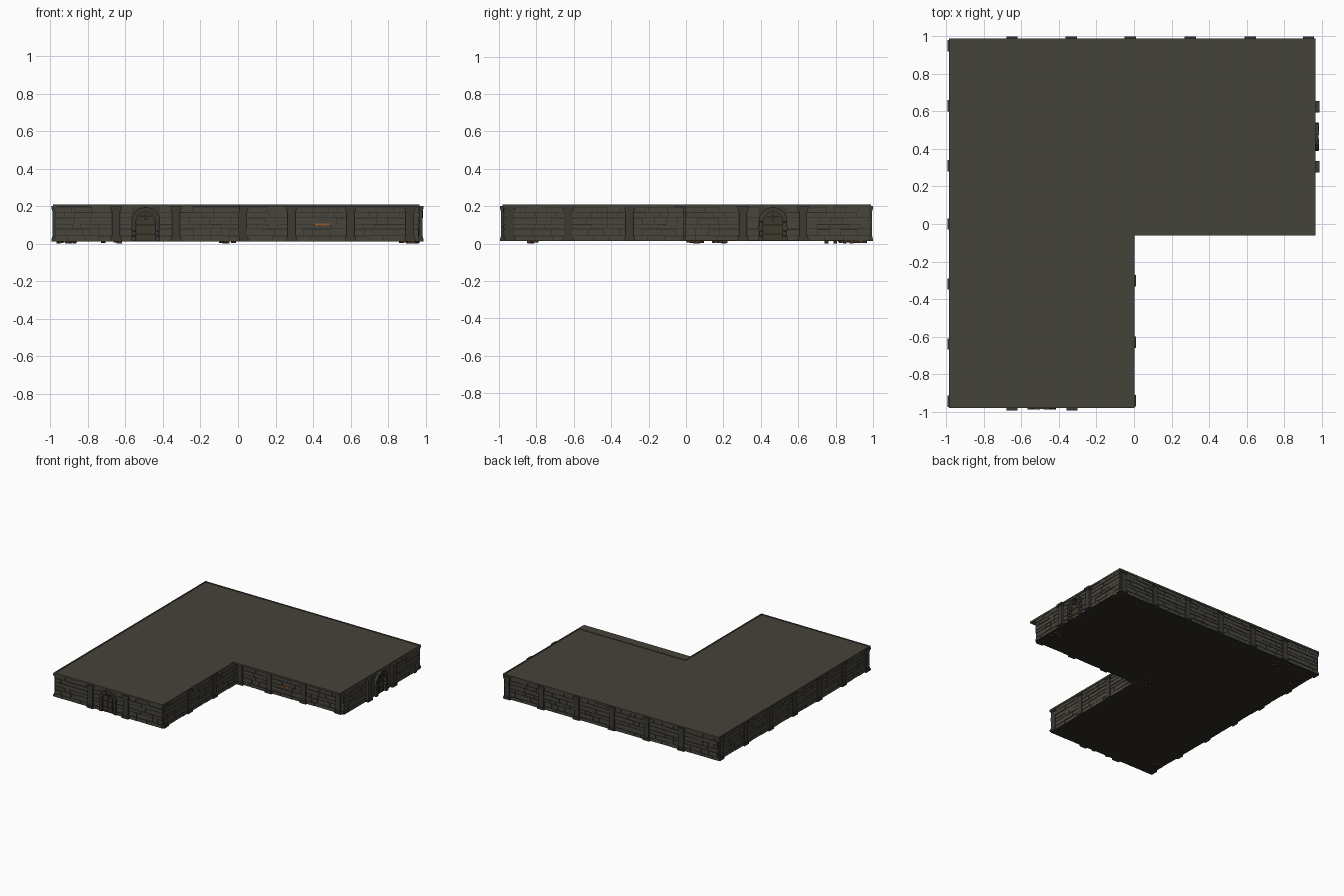
import bpy, bmesh, math, random
from mathutils import Matrix, Vector

if "Cube" in bpy.data.objects:
    bpy.data.objects.remove(bpy.data.objects["Cube"])

random.seed(7)


def material(name, rgb):
    m = bpy.data.materials.new(name)
    m.diffuse_color = (*rgb, 1)
    m.use_nodes = True
    m.node_tree.nodes["Principled BSDF"].inputs["Base Color"].default_value = m.diffuse_color
    return m


STONE = material("stone", (0.060, 0.056, 0.042))
BRICK = material("brick", (0.064, 0.060, 0.046))
MORTAR = material("mortar", (0.022, 0.020, 0.015))
TRIM = material("trim", (0.045, 0.042, 0.034))
FLOOR = material("floor", (0.030, 0.024, 0.017))
EMBER = material("ember", (0.32, 0.10, 0.02))
WOOD = material("wood", (0.050, 0.042, 0.026))


def finish(name, bm, mat):
    bmesh.ops.recalc_face_normals(bm, faces=bm.faces)
    me = bpy.data.meshes.new(name)
    bm.to_mesh(me)
    bm.free()
    me.materials.append(mat)
    ob = bpy.data.objects.new(name, me)
    bpy.context.collection.objects.link(ob)
    return ob


def box(bm, M, u0, u1, v0, v1, z0, z1):
    size = Matrix.Diagonal((u1 - u0, v1 - v0, z1 - z0, 1))
    mid = Matrix.Translation(((u0 + u1) / 2, (v0 + v1) / 2, (z0 + z1) / 2))
    bmesh.ops.create_cube(bm, size=1, matrix=M @ mid @ size)


def prism(bm, M, pts, v0, v1):
    # outline in the wall plane (u, z), extruded outward
    f = bm.faces.new([bm.verts.new(M @ Vector((u, v0, z))) for u, z in pts])
    r = bmesh.ops.extrude_face_region(bm, geom=[f])
    vs = [g for g in r["geom"] if isinstance(g, bmesh.types.BMVert)]
    bmesh.ops.translate(bm, vec=M.to_3x3() @ Vector((0, v1 - v0, 0)), verts=vs)


def slab(name, pts, z0, z1, mat):
    bm = bmesh.new()
    f = bm.faces.new([bm.verts.new((x, y, z0)) for x, y in pts])
    r = bmesh.ops.extrude_face_region(bm, geom=[f])
    vs = [g for g in r["geom"] if isinstance(g, bmesh.types.BMVert)]
    bmesh.ops.translate(bm, vec=(0, 0, z1 - z0), verts=vs)
    return finish(name, bm, mat)


Z0, Z1 = 0.013, 0.197

# floor and roof plates, both L-shaped
slab("floor", [(-.975, -.975), (-.005, -.975), (-.005, 0), (.965, 0),
               (.965, .98), (-.975, .98)], Z0, 0.02, FLOOR)
roof = [(-.987, -.98), (.003, -.98), (.003, -.06), (.968, -.06), (.968, .988), (-.987, .988)]
slab("roof", roof, 0.195, 0.206, STONE)

# low rim around the roof, wide along the inner edge
bm = bmesh.new()
I = Matrix.Identity(4)
for x0, x1, y0, y1 in ((-.987, -.977, -.98, .988), (-.977, .968, .978, .988),
                       (.958, .968, .015, .978), (-.977, .003, -.98, -.97),
                       (-.007, .003, -.97, -.06), (-.007, .968, -.06, .015)):
    box(bm, I, x0, x1, y0, y1, 0.196, 0.21)
finish("roof_rim", bm, STONE)


def frame(p, q):
    # local axes: u along the wall, v outward, z up
    d = (Vector(q) - Vector(p)).normalized()
    M = Matrix(((d.x, d.y, 0, p[0]), (d.y, -d.x, 0, p[1]), (0, 0, 1, 0), (0, 0, 0, 1)))
    return M, (Vector(q) - Vector(p)).length


def arch(cu, r, zc, n=10):
    return [(cu + r * math.cos(math.pi * i / n), zc + r * math.sin(math.pi * i / n))
            for i in range(n + 1)]


def build_wall(name, p, q, pilasters, depth, door=None):
    M, L = frame(p, q)
    gaps = [(u - .022, u + .022) for u in pilasters]
    if door is not None:
        gaps.append((door - .075, door + .075))

    bm = bmesh.new()
    if door is None:
        box(bm, M, 0, L, -.02, 0, Z0, Z1)
    else:
        box(bm, M, 0, door - .05, -.02, 0, Z0, Z1)
        box(bm, M, door + .05, L, -.02, 0, Z0, Z1)
        box(bm, M, door - .05, door + .05, -.02, 0, .175, Z1)
    finish(name + "_wall", bm, MORTAR)

    # uneven brick courses between the pilasters
    bm = bmesh.new()
    edges = [0] + [e for g in sorted(gaps) for e in g] + [L]
    for a, b in zip(edges[::2], edges[1::2]):
        if b - a < .006:
            continue
        z = Z0
        for h in (.030, .036, .026, .034, .030, .028):
            u = a
            while u < b - .002:
                w = random.uniform(.04, .12)
                e = b if u + w > b - .025 else u + w
                cut = random.uniform(.001, .005)
                box(bm, M, u + .001, e - .0015, -.002, random.uniform(.003, .007),
                    z + .001, z + h - cut)
                u = e
            z += h
    finish(name + "_bricks", bm, BRICK)

    # pilasters with stepped base and cap
    bm = bmesh.new()
    for u in pilasters:
        box(bm, M, u - .022, u + .022, -.01, depth - .006, Z0, Z1)
        for w, d, a, b in ((.030, depth, Z0, .028), (.026, depth - .003, .028, .038),
                           (.026, depth - .003, .174, .184), (.030, depth, .184, .2)):
            box(bm, M, u - w, u + w, -.01, d, a, b)
    finish(name + "_pilasters", bm, TRIM)

    if door is not None:
        # arched surround made of wedge stones and jamb blocks
        bm = bmesh.new()
        zc = .118
        inner, outer = arch(door, .052, zc, 9), arch(door, .077, zc, 9)
        for i in range(9):
            prism(bm, M, [inner[i], outer[i], outer[i + 1], inner[i + 1]],
                  -.01, depth - (.004 if i % 2 else .007))
        for s in (-1, 1):
            for k in range(4):
                a, b = sorted((door + s * .052, door + s * (.077 - .005 * (k % 2))))
                h = (zc - Z0) / 4
                box(bm, M, a, b, -.01, depth - .006, Z0 + k * h + .001, Z0 + (k + 1) * h - .001)
        # filler stones above the arch shoulders
        for s in (-1, 1):
            pts = [(door + s * .078, Z1), (door + s * .078, zc)]
            pts += [(door + s * .077 * math.cos(t), zc + .077 * math.sin(t)) for t in (.3, .7, 1.1, 1.5)]
            pts.append((door, Z1))
            prism(bm, M, pts, -.01, .003)
        finish(name + "_arch", bm, TRIM)
        # planked door leaf with iron bands
        bm = bmesh.new()
        prism(bm, M, [(door - .053, Z0), (door + .053, Z0)] + arch(door, .053, zc, 9), -.018, -.004)
        for k in range(5):
            u = door - .05 + .02 * k
            top = zc + math.sqrt(max(0, .05 ** 2 - max(abs(u - door), abs(u + .02 - door)) ** 2))
            box(bm, M, u + .001, u + .019, -.006, -.001, Z0, top)
        finish(name + "_door", bm, WOOD)
        bm = bmesh.new()
        for z in (.05, .10, .145):
            w = .05 if z < zc else .035
            box(bm, M, door - w, door + w, -.003, .002, z - .004, z + .004)
        box(bm, M, door - .006, door + .006, -.003, .006, .125, .16)
        finish(name + "_door_bands", bm, MORTAR)


# walls, run anticlockwise so the outside is on the right
build_wall("front", (-.975, -.972), (-.005, -.972), [.325, .645], .022, .483)
build_wall("inner_side", (-.005, -.972), (-.005, 0), [.03, .342, .67], .016)
build_wall("inner_front", (-.005, 0), (.96, 0), [.03, .29, .605, .92], .02)
build_wall("right", (.96, 0), (.96, .98), [.305, .625], .03, .465)
build_wall("back", (.96, .98), (-.975, .98), [.03, .34, .66, .98, 1.295, 1.61], .02)
build_wall("left", (-.975, .98), (-.975, -.972), [.03, .35, .67, .98, 1.3, 1.62, 1.925], .019)

# glowing ledge on the inner front wall
bm = bmesh.new()
for k in range(4):
    box(bm, I, .41 + .02 * k, .428 + .02 * k, -.012, .002, .098 + .002 * (k % 2), .108)
finish("ember_ledge", bm, EMBER)

# rubble heaps that poke through the floor
bm = bmesh.new()
for cx, cy in ((.91, .9), (.9, .17), (-.06, .06), (-.68, .91), (-.92, .8), (-.91, -.8)):
    for _ in range(7):
        s = random.uniform(.014, .03)
        M = (Matrix.Translation((cx + random.uniform(-.05, .05), cy + random.uniform(-.05, .05),
                                 .012))
             @ Matrix.Rotation(random.uniform(0, 3), 4, 'Z'))
        box(bm, M, -s / 2, s / 2, -s / 3, s / 3, random.uniform(-.012, -.004), .015)
finish("rubble", bm, material("rubble", (0.09, 0.04, 0.02)))
